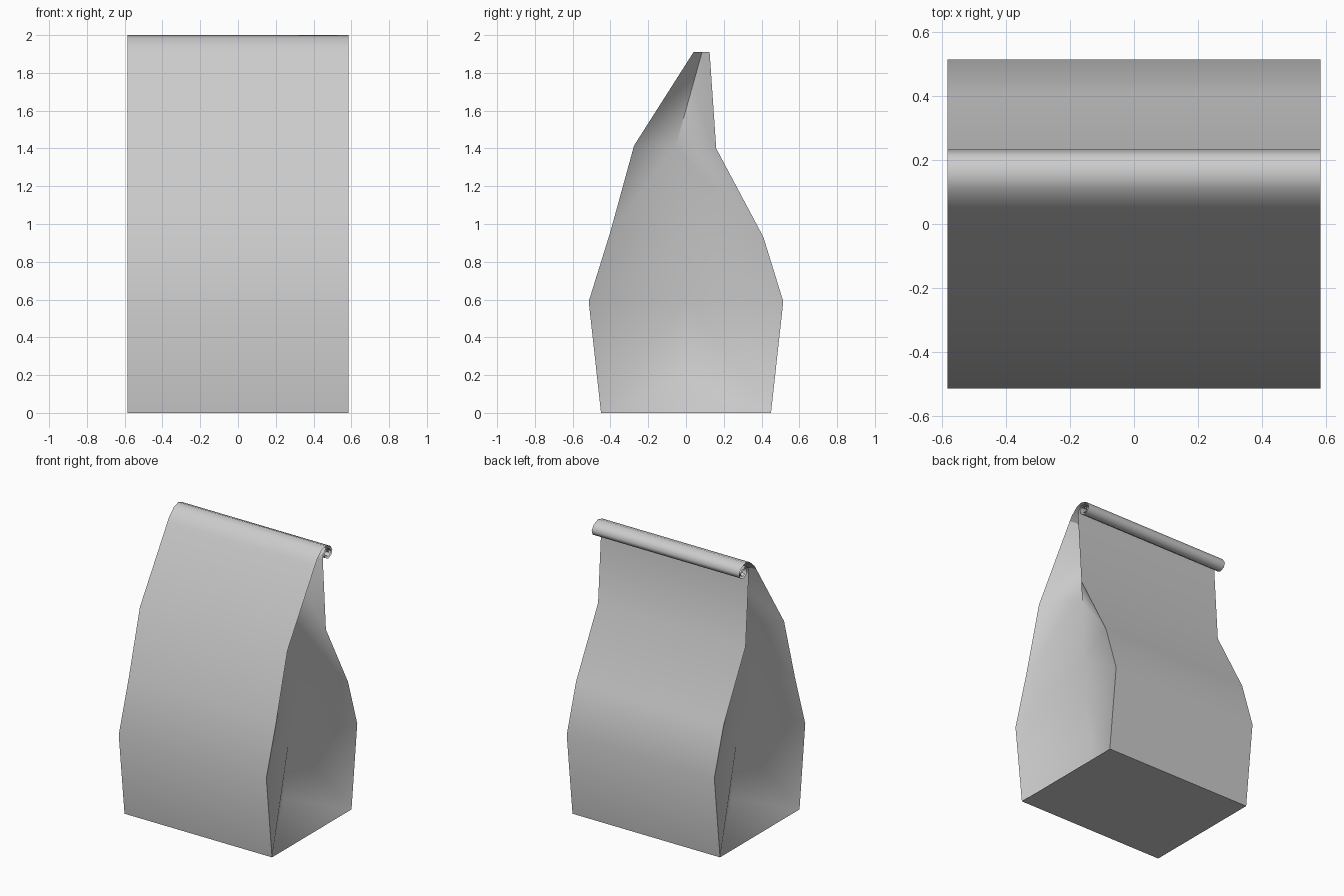
import bpy, bmesh

if "Cube" in bpy.data.objects:
    bpy.data.objects.remove(bpy.data.objects["Cube"])

W = 0.585
# matching (y, z) rows: front edge, back edge
front = [(-0.45, 0), (-0.515, 0.59), (-0.40, 0.96), (-0.275, 1.415), (0.04, 1.91)]
back = [(0.45, 0), (0.515, 0.59), (0.41, 0.93), (0.16, 1.40), (0.125, 1.91)]
# centre fold of the side gussets: (inset from side, y, z)
fold = [(0.23, 0, 0.19), (0.185, 0, 0.59), (0.15, 0, 0.94), (0.185, -0.055, 1.41), (0.28, 0.085, 1.91)]
# rolled lip of the front sheet, and the back sheet tucked inside it
roll = [(0.06, 1.94), (0.11, 1.985), (0.16, 2.0), (0.21, 1.98), (0.233, 1.945), (0.22, 1.912),
        (0.185, 1.897), (0.155, 1.913), (0.145, 1.94), (0.16, 1.962), (0.185, 1.96), (0.193, 1.94)]
tuck = [(0.13, 1.95), (0.16, 1.978), (0.197, 1.968), (0.217, 1.943), (0.207, 1.92),
        (0.183, 1.912), (0.168, 1.925)]


def finish(bm, name):
    bmesh.ops.remove_doubles(bm, verts=bm.verts[:], dist=0.0005)
    bmesh.ops.recalc_face_normals(bm, faces=bm.faces[:])
    mesh = bpy.data.meshes.new(name)
    bm.to_mesh(mesh)
    bm.free()
    obj = bpy.data.objects.new(name, mesh)
    bpy.context.collection.objects.link(obj)
    bpy.ops.object.select_all(action='DESELECT')
    obj.select_set(True)
    bpy.context.view_layer.objects.active = obj
    bpy.ops.object.shade_smooth_by_angle(angle=1.05)


def face(bm, pts):
    bm.faces.new([bm.verts.new(p) for p in pts])


def sheet(bm, path):
    # sweep a side profile across the bag width
    for (y0, z0), (y1, z1) in zip(path, path[1:]):
        face(bm, [(-W, y0, z0), (W, y0, z0), (W, y1, z1), (-W, y1, z1)])


# bag body: front, back, base and folded sides
bm = bmesh.new()
sheet(bm, front)
sheet(bm, back)
sheet(bm, [front[0], back[0]])
for s in (-1, 1):
    crease = [(s * (W - d), y, z) for d, y, z in fold]
    for edge in (front, back):
        rim = [(s * W, y, z) for y, z in edge]
        for i in range(len(rim) - 1):
            face(bm, [rim[i], rim[i + 1], crease[i + 1], crease[i]])
    face(bm, [(s * W, *front[0]), (s * W, *back[0]), crease[0]])
finish(bm, "bag_body")

# rolled top
for name, path in (("rolled_top", front[-1:] + roll), ("rolled_lining", back[-1:] + tuck)):
    bm = bmesh.new()
    sheet(bm, path)
    finish(bm, name)
